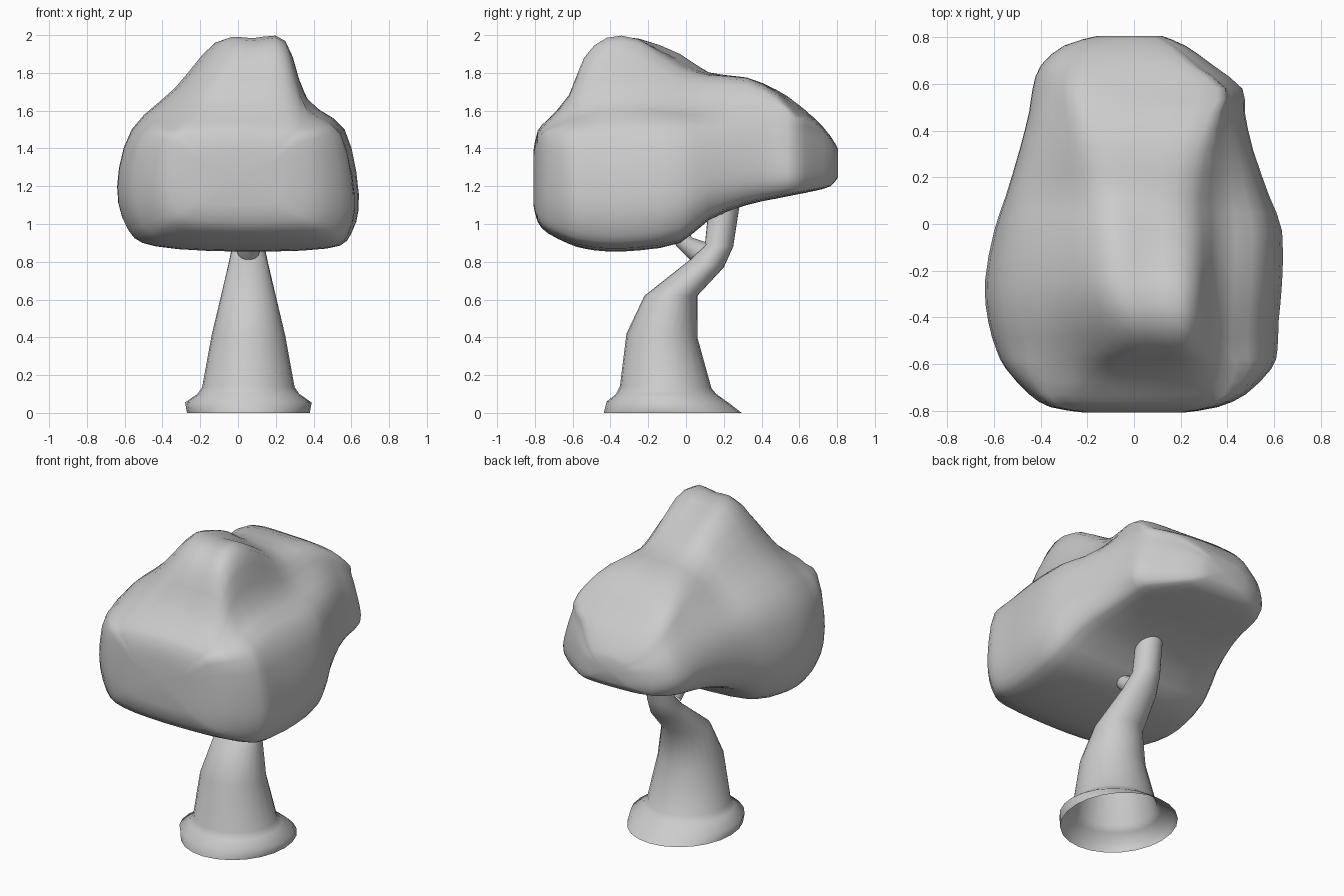
import bpy
import bmesh
import math
from mathutils import Vector

cube = bpy.data.objects.get("Cube")
if cube:
    bpy.data.objects.remove(cube, do_unlink=True)

grey = bpy.data.materials.new("plain grey")
grey.use_nodes = True
grey.diffuse_color = (0.6, 0.6, 0.6, 1)
grey.node_tree.nodes["Principled BSDF"].inputs["Base Color"].default_value = grey.diffuse_color


def spline(points, steps, closed=False):
    """Catmull-Rom curve through the given vectors."""
    count = len(points)

    def pick(index):
        return points[index % count] if closed else points[max(0, min(count - 1, index))]

    result = []
    for i in range(count if closed else count - 1):
        a, b, c, d = (pick(i + k) for k in (-1, 0, 1, 2))
        for s in range(steps):
            t = s / steps
            result.append(b + (c - a) * t / 2
                          + (a - b * 2.5 + c * 2 - d / 2) * t ** 2
                          + ((b - c) * 3 + d - a) * t ** 3 / 2)
    if not closed:
        result.append(points[-1].copy())
    return result


def loft(name, rings, cap_start, cap_end):
    """Skin a list of equally sized rings and shade the result smooth."""
    bm = bmesh.new()
    loops = [[bm.verts.new(p) for p in ring] for ring in rings]
    size = len(loops[0])
    for low, high in zip(loops, loops[1:]):
        for i in range(size):
            j = (i + 1) % size
            bm.faces.new((low[i], low[j], high[j], high[i]))
    for wanted, loop in ((cap_start, loops[0]), (cap_end, loops[-1])):
        if wanted:
            middle = sum((v.co for v in loop), Vector()) / size
            centre = bm.verts.new(middle)
            for i in range(size):
                bm.faces.new((loop[i], loop[(i + 1) % size], centre))
    bmesh.ops.recalc_face_normals(bm, faces=bm.faces)
    mesh = bpy.data.meshes.new(name)
    bm.to_mesh(mesh)
    bm.free()
    mesh.materials.append(grey)
    obj = bpy.data.objects.new(name, mesh)
    bpy.context.collection.objects.link(obj)
    bpy.ops.object.select_all(action='DESELECT')
    obj.select_set(True)
    bpy.context.view_layer.objects.active = obj
    bpy.ops.object.shade_smooth_by_angle(angle=math.radians(70))
    return obj


def clamp(value):
    return max(0, min(1, value))


def crown_ring(y, left, right, bottom, shoulder, left_ridge, right_ridge):
    """Cross-section of the foliage: rounded base, sloping flanks, flat ridge."""
    height = shoulder - bottom
    # Flanks are hollow beside the peak and full towards both ends
    full = max(clamp((y + 0.1) / 0.45), clamp((-y - 0.55) / 0.12))

    def flank(edge, ridge, across, down, tuck):
        side = edge * (0.88 + 0.05 * full)
        across += (0.52 - across) * full
        down += (0.4 - down) * full
        x, z = ridge
        return [(edge * (0.75 - tuck), bottom + height * (0.025 + tuck / 4)),
                (edge * (0.945 - tuck / 2), bottom + height * (0.14 + tuck / 2)),
                (edge, bottom + height * (0.46 + tuck)),
                (side, shoulder),
                (x + (side - x) * across, z + (shoulder - z) * down),
                ridge]

    outline = [(0, bottom)]
    outline += flank(right, right_ridge, 0.38, 0.64, 0)
    outline += [((left_ridge[0] + right_ridge[0]) / 2,
                 (left_ridge[1] + right_ridge[1]) / 2 + 0.015)]
    outline += reversed(flank(left, left_ridge, 0.48, 0.52, 0.07))
    return spline([Vector((x, y, z)) for x, z in outline], 3, closed=True)


# Foliage: y, left, right, bottom, shoulder, left ridge (x, z), right ridge (x, z)
crown_sections = [
    (-.808, -.22, .22, 1.1, 1.34, (-.14, 1.37), (.14, 1.37)),
    (-.785, -.36, .36, 1.01, 1.43, (-.22, 1.48), (.22, 1.48)),
    (-.73, -.45, .48, .95, 1.46, (-.24, 1.54), (.26, 1.54)),
    (-.62, -.55, .59, .895, 1.47, (-.15, 1.66), (.24, 1.67)),
    (-.54, -.59, .615, .87, 1.48, (-.07, 1.83), (.25, 1.86)),
    (-.42, -.625, .62, .855, 1.49, (-.07, 1.95), (.25, 1.96)),
    (-.25, -.64, .635, .86, 1.5, (-.12, 1.96), (.25, 1.95)),
    (-.03, -.6, .635, .9, 1.5, (-.12, 1.89), (.25, 1.81)),
    (.12, -.55, .58, 1.02, 1.49, (-.14, 1.79), (.24, 1.77)),
    (.32, -.49, .51, 1.1, 1.48, (-.18, 1.76), (.27, 1.76)),
    (.48, -.45, .475, 1.135, 1.45, (-.22, 1.7), (.33, 1.68)),
    (.58, -.435, .465, 1.155, 1.41, (-.23, 1.64), (.36, 1.58)),
    (.68, -.4, .34, 1.175, 1.4, (-.22, 1.55), (.23, 1.54)),
    (.765, -.3, .22, 1.2, 1.37, (-.18, 1.45), (.14, 1.45)),
    (.806, -.16, .12, 1.25, 1.35, (-.1, 1.38), (.08, 1.38)),
]
rings = [crown_ring(*section) for section in crown_sections]
strands = [spline(list(strand), 2) for strand in zip(*rings)]
loft("foliage", list(zip(*strands)), True, True)


def stem(name, sections, sides):
    """Tube whose rings are set by a front point, a back point and a half width."""
    rings = []
    for front_y, front_z, back_y, back_z, width in sections:
        front = Vector((0.055, front_y, front_z))
        back = Vector((0.055, back_y, back_z))
        centre, reach = (front + back) / 2, (back - front) / 2
        rings.append([centre + reach * math.sin(a) + Vector((width * math.cos(a), 0, 0))
                      for a in (math.tau * i / sides for i in range(sides))])
    return loft(name, rings, False, True)


# Trunk with a flared, open foot
stem("trunk", [
    (-.435, 0, .295, 0, .325),
    (-.42, .06, .23, .05, .335),
    (-.37, .1, .16, .1, .27),
    (-.35, .14, .135, .13, .245),
    (-.315, .42, .06, .4, .195),
    (-.22, .62, .06, .62, .145),
    (.02, .81, .2, .77, .105),
    (.1, .89, .25, .88, .085),
    (.125, 1.14, .29, 1.14, .075),
], 24)

# Short side branch
stem("side_branch", [
    (.02, .81, .12, .9, .06),
    (-.05, .88, .03, .93, .055),
    (-.1, .96, .01, .99, .05),
], 14)
